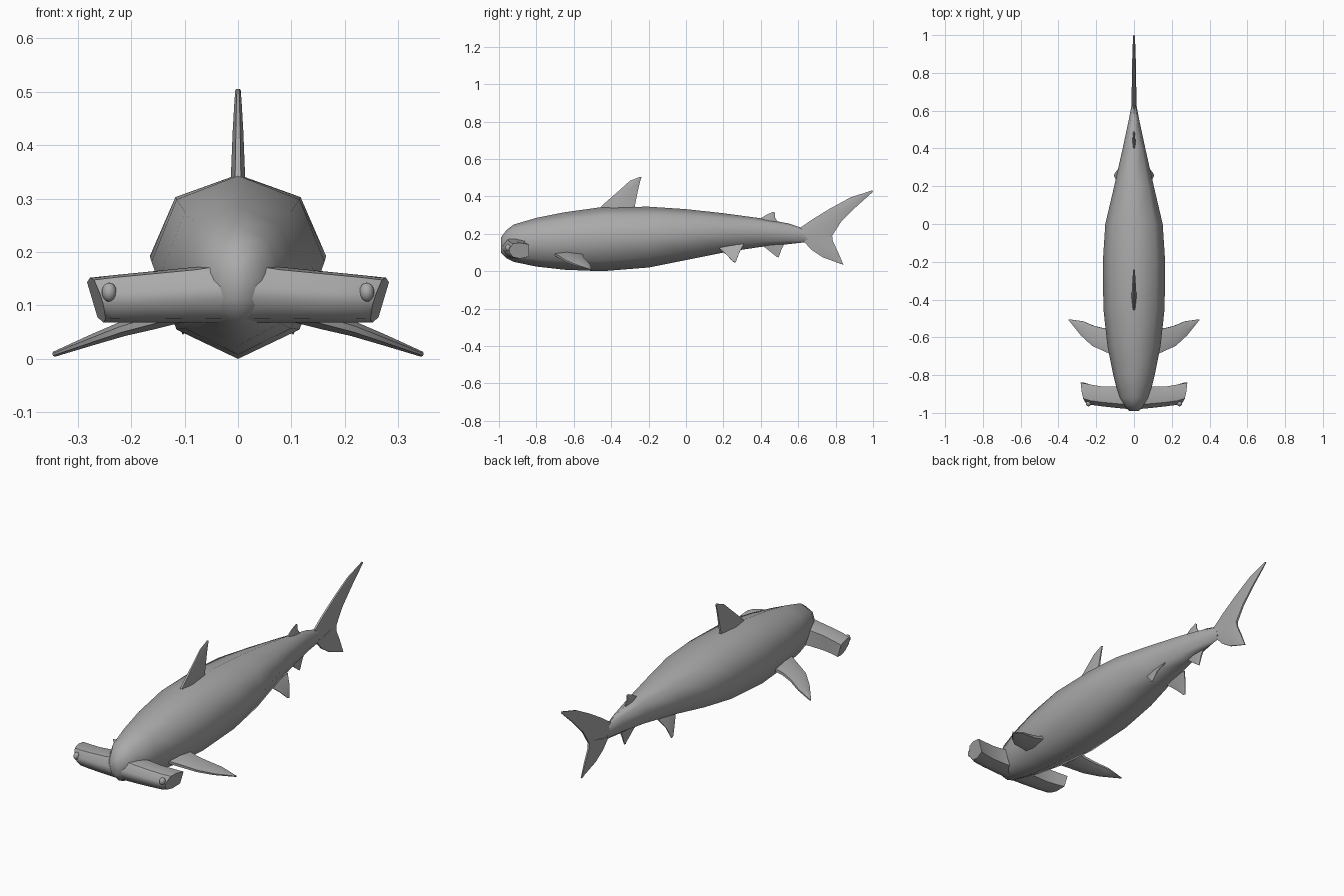
import bpy, bmesh, math
from mathutils import Vector

old = bpy.data.objects.get("Cube")
if old:
    bpy.data.objects.remove(old)

grey = bpy.data.materials.new("shark grey")
grey.use_nodes = True
grey.diffuse_color = (0.4, 0.4, 0.4, 1)
grey.node_tree.nodes["Principled BSDF"].inputs["Base Color"].default_value = (0.4, 0.4, 0.4, 1)


def loft(name, rings, mirror=False, angle=50):
    """Skin a list of equal-length closed rings and cap both ends."""
    bm = bmesh.new()
    rows = [[bm.verts.new(p) for p in ring] for ring in rings]
    n = len(rows[0])
    for a, b in zip(rows, rows[1:]):
        for i in range(n):
            j = (i + 1) % n
            bm.faces.new((a[i], a[j], b[j], b[i]))
    bm.faces.new(rows[0])
    bm.faces.new(rows[-1])
    bmesh.ops.recalc_face_normals(bm, faces=bm.faces)
    mesh = bpy.data.meshes.new(name)
    bm.to_mesh(mesh)
    bm.free()
    obj = bpy.data.objects.new(name, mesh)
    bpy.context.collection.objects.link(obj)
    finish(obj, mirror, angle)
    return obj


def finish(obj, mirror, angle):
    if not obj.data.materials:
        obj.data.materials.append(grey)
    bpy.ops.object.select_all(action='DESELECT')
    obj.select_set(True)
    bpy.context.view_layer.objects.active = obj
    bpy.ops.object.shade_smooth_by_angle(angle=math.radians(angle))
    if mirror:
        mod = obj.modifiers.new("mirror", 'MIRROR')
        mod.use_mirror_merge = False


def fin(name, sections, normal, mirror=False):
    """Fin from (leading point, trailing point, half thickness) sections."""
    normal = Vector(normal).normalized()
    profile = [(0, .4), (.4, 1), (1, .4), (1, -.4), (.4, -1), (0, -.4)]
    rings = [[Vector(a).lerp(Vector(b), u) + normal * t * s for u, s in profile]
             for a, b, t in sections]
    return loft(name, rings, mirror, 35)


def upright(sections):
    """Place (y, z) fin sections on the centre plane."""
    return [((0, *a), (0, *b), t) for a, b, t in sections]


# Body: y, bottom, top, half width
stations = [
    (-.99, .10, .18, .025), (-.96, .07, .22, .055), (-.92, .05, .25, .08),
    (-.80, .025, .285, .11), (-.65, .008, .315, .14), (-.45, 0, .343, .162),
    (-.20, .02, .345, .165), (0, .06, .332, .152), (.20, .10, .31, .105),
    (.40, .13, .283, .06), (.55, .145, .255, .028), (.64, .155, .225, .011)]
outline = [(0, 1), (.71, .87), (1, .53), (.71, .16), (0, 0),
           (-.71, .16), (-1, .53), (-.71, .87)]
loft("body", [[(w * u, y, lo + (hi - lo) * v) for u, v in outline]
              for y, lo, hi, w in stations], angle=70)

# Hammer head: x, front y, back y, bottom, top, front slant, bottom slant
head = []
for x, front, back, lo, hi, slant, lean in [
        (0, -.982, -.84, .066, .185, 0, 0), (.08, -.975, -.86, .068, .172, 0, 0),
        (.17, -.965, -.86, .068, .163, 0, 0), (.23, -.957, -.85, .068, .157, 0, 0),
        (.285, -.945, -.84, .068, .152, .018, .025)]:
    ring = []
    for u, v in [(0, .62), (.2, .95), (.55, 1), (1, .9), (1, .12), (.55, 0), (.2, .08), (0, .4)]:
        ring.append((x - slant * (1 - u) - lean * (1 - v),
                     front + (back - front) * u, lo + (hi - lo) * v))
    head.append(ring)
loft("hammer_head", head, mirror=True, angle=45)

# Eyes
bpy.ops.mesh.primitive_uv_sphere_add(segments=12, ring_count=8, radius=1,
                                     location=(0, 0, 0))
eye = bpy.context.object
eye.name = "eyes"
for v in eye.data.vertices:
    v.co = Vector((.241 + v.co.x * .014, -.95 + v.co.y * .016, .125 + v.co.z * .018))
finish(eye, True, 180)

# Paired fins
fin("pectoral_fins", [
    ((.10, -.70, .088), (.10, -.55, .088), .018),
    ((.16, -.672, .072), (.16, -.552, .072), .017),
    ((.22, -.645, .055), (.21, -.54, .058), .014),
    ((.28, -.59, .033), (.27, -.515, .037), .01),
    ((.347, -.507, .008), (.34, -.505, .01), .005)], (.33, 0, 1), mirror=True)
fin("pelvic_fins", [
    ((.06, .17, .13), (.06, .31, .145), .006),
    ((.088, .22, .085), (.088, .285, .10), .005),
    ((.103, .25, .052), (.103, .265, .046), .003)], (.9, 0, .35), mirror=True)

# Centre line fins
fin("dorsal_fin", upright([
    ((-.47, .32), (-.275, .32), .014), ((-.45, .35), (-.273, .35), .013),
    ((-.365, .425), (-.258, .425), .01), ((-.30, .483), (-.248, .47), .007),
    ((-.245, .505), (-.238, .503), .005)]), (1, 0, 0))
fin("second_dorsal_fin", upright([
    ((.38, .27), (.50, .25), .009), ((.43, .302), (.475, .288), .007),
    ((.465, .317), (.475, .313), .004)]), (1, 0, 0))
fin("anal_fin", upright([
    ((.40, .145), (.53, .155), .009), ((.45, .105), (.51, .115), .007),
    ((.485, .077), (.495, .073), .004)]), (1, 0, 0))

# Tail
fin("upper_tail_lobe", upright([
    ((.60, .225), (.66, .155), .012), ((.68, .28), (.775, .18), .012),
    ((.77, .335), (.83, .265), .011), ((.88, .395), (.905, .34), .009),
    ((.995, .432), (1.0, .425), .005)]), (1, 0, 0))
fin("lower_tail_lobe", upright([
    ((.625, .165), (.78, .20), .011), ((.67, .115), (.785, .16), .011),
    ((.73, .075), (.812, .105), .009), ((.83, .038), (.842, .035), .005)]), (1, 0, 0))
